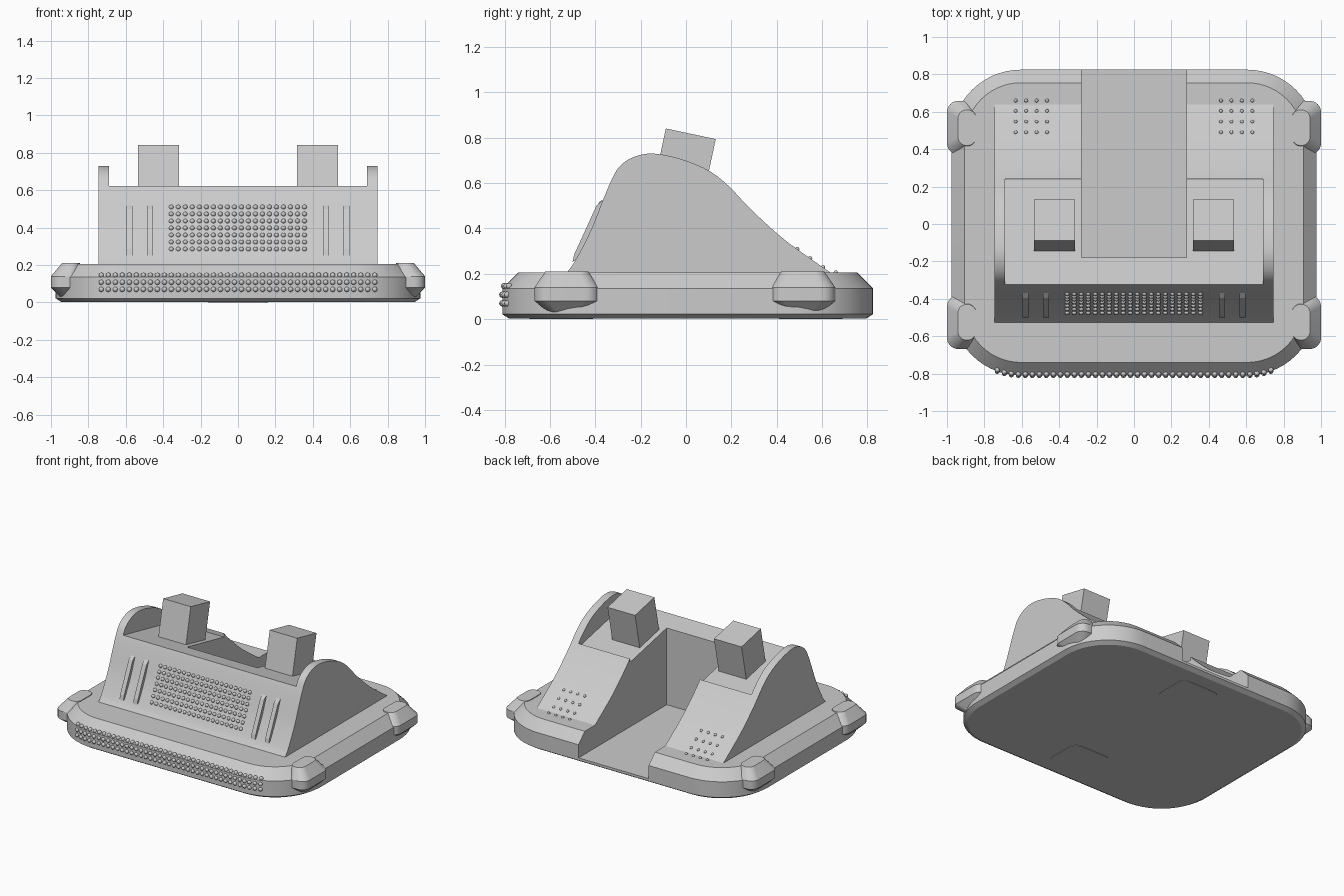
import bpy, bmesh, math
from mathutils import Matrix, Vector

cube = bpy.data.objects.get("Cube")
if cube:
    bpy.data.objects.remove(cube, do_unlink=True)

grey = bpy.data.materials.new("plain grey")
grey.use_nodes = True
grey.diffuse_color = (0.6, 0.6, 0.6, 1)
grey.node_tree.nodes["Principled BSDF"].inputs["Base Color"].default_value = (0.6, 0.6, 0.6, 1)


def finish(name, bm):
    """Turn a bmesh into a linked, coloured object."""
    bmesh.ops.recalc_face_normals(bm, faces=bm.faces)
    mesh = bpy.data.meshes.new(name)
    bm.to_mesh(mesh)
    bm.free()
    mesh.materials.append(grey)
    obj = bpy.data.objects.new(name, mesh)
    bpy.context.collection.objects.link(obj)
    return obj


def activate(obj):
    bpy.ops.object.select_all(action='DESELECT')
    obj.select_set(True)
    bpy.context.view_layer.objects.active = obj


def smooth(obj, angle=30):
    activate(obj)
    bpy.ops.object.shade_smooth_by_angle(angle=math.radians(angle))


def skin(bm, rings):
    """Bridge equal rings of points and cap both ends."""
    rows = [[bm.verts.new(p) for p in ring] for ring in rings]
    for a, b in zip(rows, rows[1:]):
        for i in range(len(a)):
            j = (i + 1) % len(a)
            bm.faces.new((a[i], a[j], b[j], b[i]))
    bm.faces.new(rows[0])
    bm.faces.new(rows[-1])


def rounded_ring(cx, cy, hx, hy, r, z, steps=10):
    pts = []
    for quarter, (sx, sy) in enumerate(((1, 1), (-1, 1), (-1, -1), (1, -1))):
        for i in range(steps + 1):
            a = math.pi / 2 * (quarter + i / steps)
            pts.append((cx + sx * (hx - r) + r * math.cos(a),
                        cy + sy * (hy - r) + r * math.sin(a), z))
    return pts


def extrude_x(bm, profile, x0, x1):
    skin(bm, [[(x, y, z) for y, z in profile] for x in (x0, x1)])


def spline(pts, steps=5):
    """Smooth curve through the points."""
    v = [Vector(p) for p in pts]
    v = [2 * v[0] - v[1]] + v + [2 * v[-1] - v[-2]]
    out = []
    for a, b, c, d in zip(v, v[1:], v[2:], v[3:]):
        for i in range(steps):
            t = i / steps
            out.append(tuple(0.5 * (2 * b + (c - a) * t + (2 * a - 5 * b + 4 * c - d) * t ** 2
                                    + (3 * b - a - 3 * c + d) * t ** 3)))
    return out + [tuple(v[-2])]


def lookup(pairs, key):
    """Linear interpolation along a list of (key, value) pairs."""
    for (a, p), (b, q) in zip(pairs, pairs[1:]):
        if a <= key <= b:
            return p + (q - p) * (key - a) / (b - a)
    return pairs[-1][1]


def cut(obj, cutter):
    mod = obj.modifiers.new("cut", 'BOOLEAN')
    mod.operation = 'DIFFERENCE'
    mod.solver = 'EXACT'
    mod.object = cutter
    activate(obj)
    bpy.ops.object.modifier_apply(modifier=mod.name)


def dots(name, places, radius):
    bm = bmesh.new()
    for p in places:
        bmesh.ops.create_icosphere(bm, subdivisions=2, radius=radius,
                                   matrix=Matrix.Translation(p))
    smooth(finish(name, bm), 60)


# Base slab with chamfered rim
CY, HX, HY, R, TOP = 0.0075, 0.975, 0.8175, 0.37, 0.205
bm = bmesh.new()
skin(bm, [rounded_ring(0, CY, HX - d, HY - d, R - d, z, 14)
          for z, d in ((0.003, 0.03), (0.022, 0), (0.135, 0), (TOP, 0.07))])
base = finish("base", bm)

# Curved housing with side cheeks
front = [(-0.53, 0.2), (-0.49, 0.255), (-0.42, 0.39), (-0.37, 0.515), (-0.325, 0.62)]
rear = [(-0.29, 0.676), (-0.23, 0.715), (-0.145, 0.73), (-0.02, 0.705), (0.1, 0.655),
        (0.19, 0.585), (0.285, 0.485), (0.42, 0.362), (0.53, 0.28), (0.645, 0.2)]
profile = spline(front + rear)
bm = bmesh.new()
extrude_x(bm, profile, -0.745, 0.745)
housing = finish("housing", bm)

# Sloping tray between the cheeks, and the channel open to the back
bm = bmesh.new()
extrude_x(bm, [(-0.5, 0.661), (0.24, 0.505), (0.24, 0.9), (-0.5, 0.9)], -0.69, 0.69)
tray = finish("tray_cutter", bm)
bm = bmesh.new()
extrude_x(bm, [(-0.18, 0.04), (0.95, 0.04), (0.95, 0.95), (-0.18, 0.95)], -0.28, 0.28)
channel = finish("channel_cutter", bm)
cut(housing, tray)
cut(housing, channel)
cut(base, channel)
for cutter in (tray, channel):
    bpy.data.objects.remove(cutter, do_unlink=True)
smooth(housing)
smooth(base)

for side, word in ((1, "left"), (-1, "right")):
    # Corner bumpers
    for cy, end in ((-0.525, "front"), (0.515, "back")):
        bm = bmesh.new()
        skin(bm, [rounded_ring(side * cx, cy, hx, hy, r, z)
                  for z, cx, hx, hy, r in ((0.03, 0.9, 0.05, 0.08, 0.045),
                                           (0.08, 0.925, 0.075, 0.143, 0.06),
                                           (0.14, 0.925, 0.075, 0.143, 0.06),
                                           (0.21, 0.893, 0.048, 0.095, 0.045))])
        smooth(finish(f"{end}_{word}_bumper", bm))

    # Tilted blocks on the tray
    bm = bmesh.new()
    bmesh.ops.create_cube(bm, size=1, matrix=Matrix.Translation((side * 0.425, -0.006, 0.69))
                          @ Matrix.Rotation(math.radians(-12), 4, 'X')
                          @ Matrix.Diagonal((0.22, 0.225, 0.26, 1)))
    finish(f"{word}_block", bm)

    # Raised bars on the front face
    bm = bmesh.new()
    bar = [(-0.5, 0.252), (-0.493, 0.285), (-0.395, 0.5), (-0.37, 0.522), (-0.355, 0.5),
           (-0.44, 0.3)]
    for x in (0.47, 0.58):
        extrude_x(bm, bar, side * x - 0.016, side * x + 0.016)
    finish(f"{word}_front_bars", bm)

    # Studs on the rear ramp
    ramp = profile[len(profile) // 2:]
    dots(f"{word}_ramp_studs",
         [(side * (0.465 + 0.056 * i), y, max(TOP, lookup(ramp, y)))
          for i in range(4) for y in (0.49, 0.547, 0.604, 0.66)], 0.01)

# Stud grid on the front face
face = [(z, y) for y, z in profile[:len(front) * 5]]
dots("front_studs", [(-0.357 + 0.0375 * i, lookup(face, z), z)
                     for i in range(20) for z in [0.285 + 0.0375 * k for k in range(7)]], 0.013)

# Rows of studs around the front rim
rim = []
for i in range(40):
    x = -0.731 + 0.0375 * i
    over = max(0, abs(x) - (HX - R))
    y = CY - HY + R - math.sqrt(R * R - over * over)
    rim += [(x, y + inset, z) for z, inset in ((0.07, 0), (0.108, 0), (0.146, 0.008))]
dots("rim_studs", rim, 0.014)

# Foot pads underneath
for cy, end in ((-0.55, "front"), (0.55, "back")):
    bm = bmesh.new()
    skin(bm, [rounded_ring(0, cy, 0.16, 0.14, 0.06, z) for z in (0, 0.008)])
    finish(f"{end}_foot_pad", bm)
